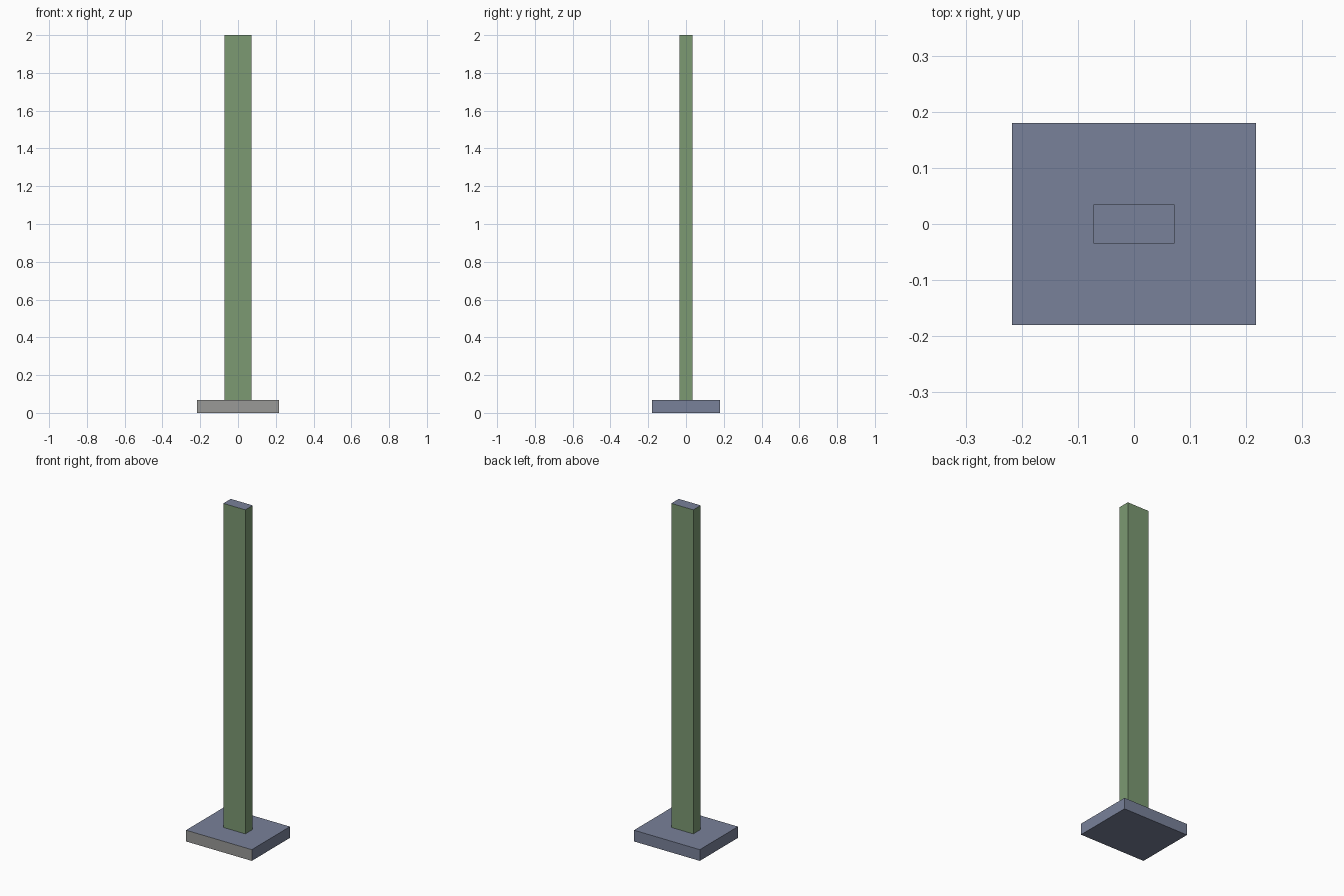
import bpy, bmesh
from mathutils import Matrix, Vector

if "Cube" in bpy.data.objects:
    bpy.data.objects.remove(bpy.data.objects["Cube"])


def material(name, color):
    m = bpy.data.materials.new(name)
    m.diffuse_color = (*color, 1)
    m.use_nodes = True
    m.node_tree.nodes["Principled BSDF"].inputs["Base Color"].default_value = m.diffuse_color
    return m


BLUE = material("blue_grey", (0.19, 0.22, 0.32))
GREEN = material("green", (0.20, 0.32, 0.17))
GREY = material("grey", (0.32, 0.32, 0.31))


def box(name, size, z0, mats, pick):
    """Box standing on z0; pick(normal) returns a face's material slot."""
    bm = bmesh.new()
    bmesh.ops.create_cube(bm, size=1, matrix=Matrix.Translation((0, 0, z0 + size[2] / 2))
                          @ Matrix.Diagonal(Vector((*size, 1))))
    bm.normal_update()
    for f in bm.faces:
        f.material_index = pick(f.normal)
    me = bpy.data.meshes.new(name)
    for m in mats:
        me.materials.append(m)
    bm.to_mesh(me)
    bm.free()
    ob = bpy.data.objects.new(name, me)
    bpy.context.collection.objects.link(ob)
    return ob


BASE_H = 0.067

# Base plate: grey front edge, blue-grey elsewhere
box("base_plate", (0.434, 0.36, BASE_H), 0, (BLUE, GREY),
    lambda n: 1 if n.y < -0.5 else 0)

# Upright post: green sides, blue-grey cap
box("post", (0.145, 0.07, 2 - BASE_H), BASE_H, (GREEN, BLUE),
    lambda n: 1 if n.z > 0.5 else 0)
